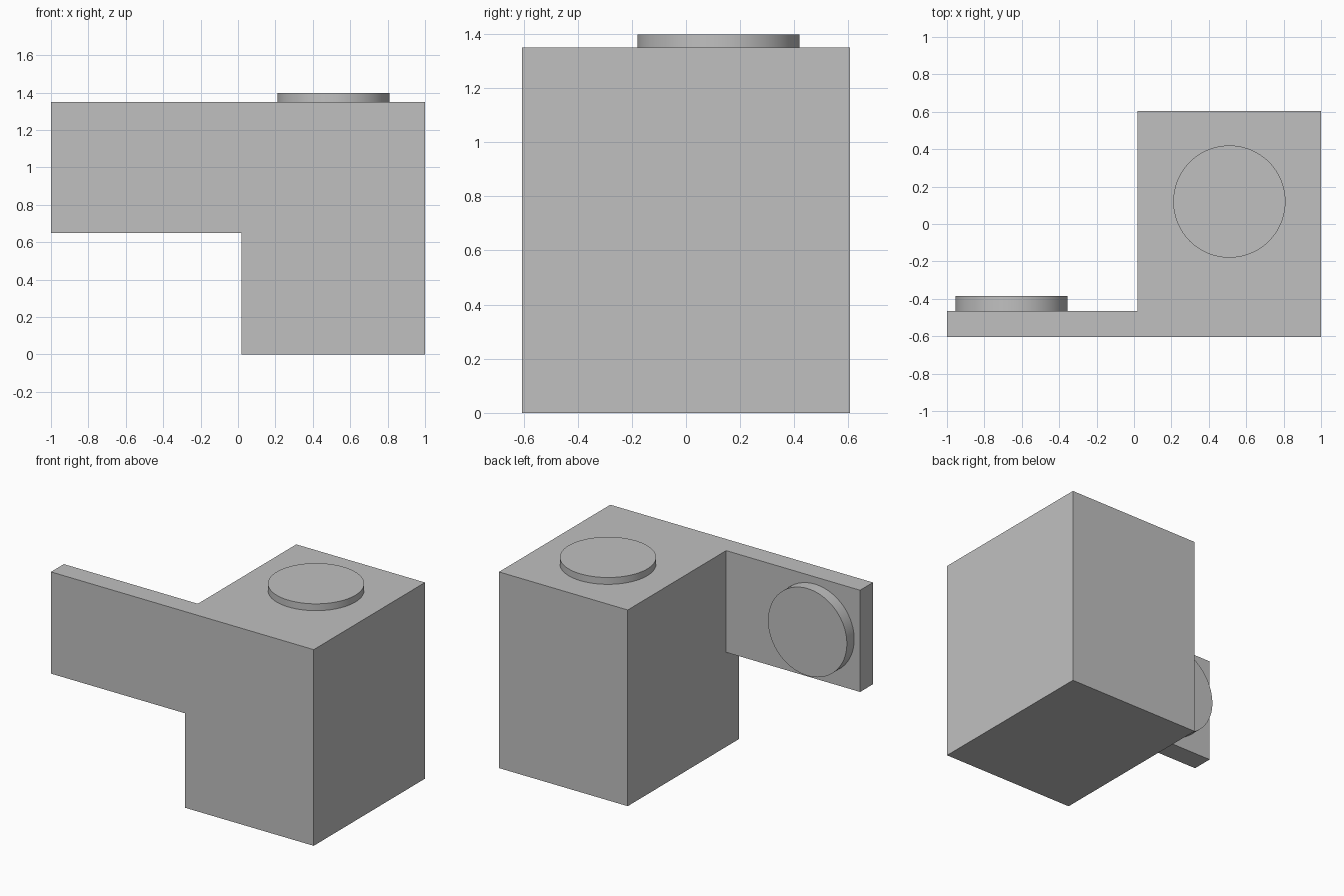
import bpy
import bmesh
import math
from mathutils import Matrix, Vector

cube = bpy.data.objects.get("Cube")
if cube:
    bpy.data.objects.remove(cube, do_unlink=True)

# Single plain grey
grey = bpy.data.materials.new("plain grey")
grey.use_nodes = True
colour = (0.53, 0.53, 0.53, 1)
grey.diffuse_color = colour
grey.node_tree.nodes["Principled BSDF"].inputs["Base Color"].default_value = colour

HALF_Y = 0.605
HEIGHT = 1.35
BLOCK_LEFT = 0.02
ARM_BACK = -0.465
ARM_BOTTOM = 0.65


def finish(bm, name):
    bmesh.ops.recalc_face_normals(bm, faces=bm.faces[:])
    mesh = bpy.data.meshes.new(name)
    bm.to_mesh(mesh)
    bm.free()
    mesh.materials.append(grey)
    obj = bpy.data.objects.new(name, mesh)
    bpy.context.collection.objects.link(obj)
    return obj


def make_body():
    # Main block
    bm = bmesh.new()
    size = Vector((1 - BLOCK_LEFT, 2 * HALF_Y, HEIGHT))
    centre = Vector(((1 + BLOCK_LEFT) / 2, 0, HEIGHT / 2))
    bmesh.ops.create_cube(bm, size=1, matrix=Matrix.LocRotScale(centre, None, size))

    # Cut the side face where the arm joins, then extrude the arm
    for point, normal in (((0, ARM_BACK, 0), (0, 1, 0)), ((0, 0, ARM_BOTTOM), (0, 0, 1))):
        bmesh.ops.bisect_plane(bm, geom=bm.verts[:] + bm.edges[:] + bm.faces[:],
                               plane_co=point, plane_no=normal)
    bm.normal_update()
    root = []
    for face in bm.faces:
        c = face.calc_center_median()
        if face.normal.x < -0.9 and c.y < ARM_BACK and c.z > ARM_BOTTOM:
            root.append(face)
    new = bmesh.ops.extrude_face_region(bm, geom=root)["geom"]
    bmesh.ops.delete(bm, geom=[f for f in root if f.is_valid], context="FACES_ONLY")
    for v in new:
        if isinstance(v, bmesh.types.BMVert):
            v.co.x = -1
    bm.normal_update()
    bmesh.ops.dissolve_limit(bm, angle_limit=math.radians(1), verts=bm.verts[:], edges=bm.edges[:])
    return finish(bm, "body")


def make_disc(name, base, depth, rotation):
    # Round pad standing on the given base point
    bm = bmesh.new()
    bmesh.ops.create_cone(bm, cap_ends=True, segments=96, radius1=0.3, radius2=0.3, depth=depth,
                          matrix=Matrix.Translation(base) @ rotation @ Matrix.Translation((0, 0, depth / 2)))
    obj = finish(bm, name)
    bpy.ops.object.select_all(action="DESELECT")
    obj.select_set(True)
    bpy.context.view_layer.objects.active = obj
    bpy.ops.object.shade_smooth_by_angle(angle=math.radians(30))


make_body()
make_disc("top_disc", (0.51, 0.12, HEIGHT), 0.047, Matrix.Identity(4))
make_disc("arm_disc", (-0.655, ARM_BACK, 1.0), 0.08, Matrix.Rotation(-math.pi / 2, 4, "X"))
